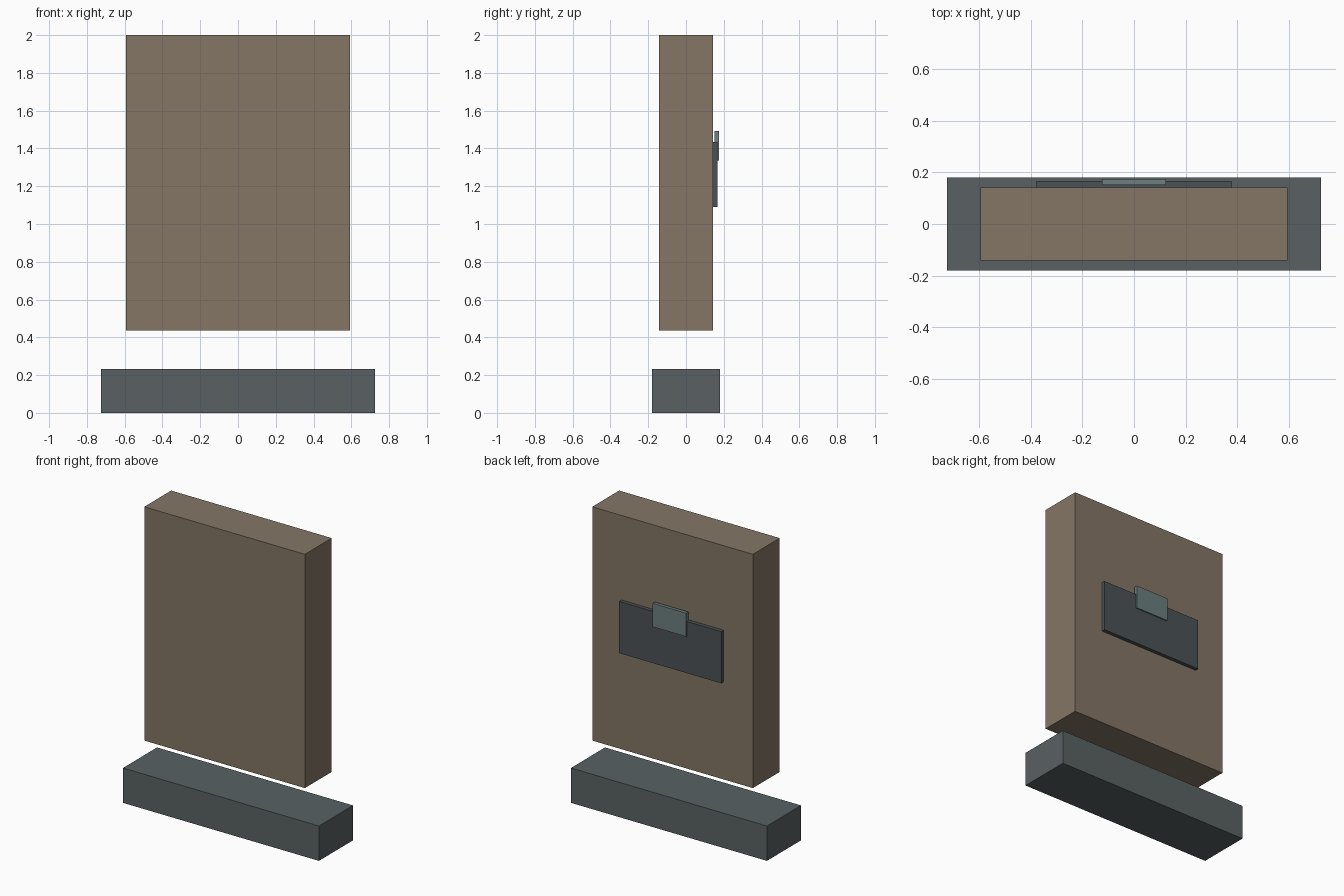
import bpy

if "Cube" in bpy.data.objects:
    bpy.data.objects.remove(bpy.data.objects["Cube"])


def material(name, rgb):
    m = bpy.data.materials.new(name)
    m.diffuse_color = (*rgb, 1)
    m.use_nodes = True
    m.node_tree.nodes["Principled BSDF"].inputs["Base Color"].default_value = m.diffuse_color
    return m


def box(name, x, y, z, mat):
    """Box from (min, max) ranges on each axis."""
    centre = [(a + b) / 2 for a, b in (x, y, z)]
    bpy.ops.mesh.primitive_cube_add(size=1, location=centre)
    ob = bpy.context.object
    ob.name = name
    ob.scale = [b - a for a, b in (x, y, z)]
    bpy.ops.object.transform_apply(location=False, rotation=False, scale=True)
    ob.data.materials.append(mat)
    return ob


brown = material("brown", (0.23, 0.18, 0.13))
slate = material("slate", (0.10, 0.12, 0.125))
dark = material("dark_slate", (0.07, 0.085, 0.09))
teal = material("teal_grey", (0.15, 0.21, 0.21))

# plinth on the floor
box("base", (-0.725, 0.725), (-0.18, 0.18), (0, 0.233), slate)
# upright slab floating above the plinth
box("panel", (-0.594, 0.594), (-0.142, 0.142), (0.437, 2.0), brown)
# back plate with a small tab on its top edge
box("back_plate", (-0.378, 0.378), (0.14, 0.167), (1.089, 1.435), dark)
box("back_tab", (-0.124, 0.124), (0.152, 0.175), (1.336, 1.493), teal)
